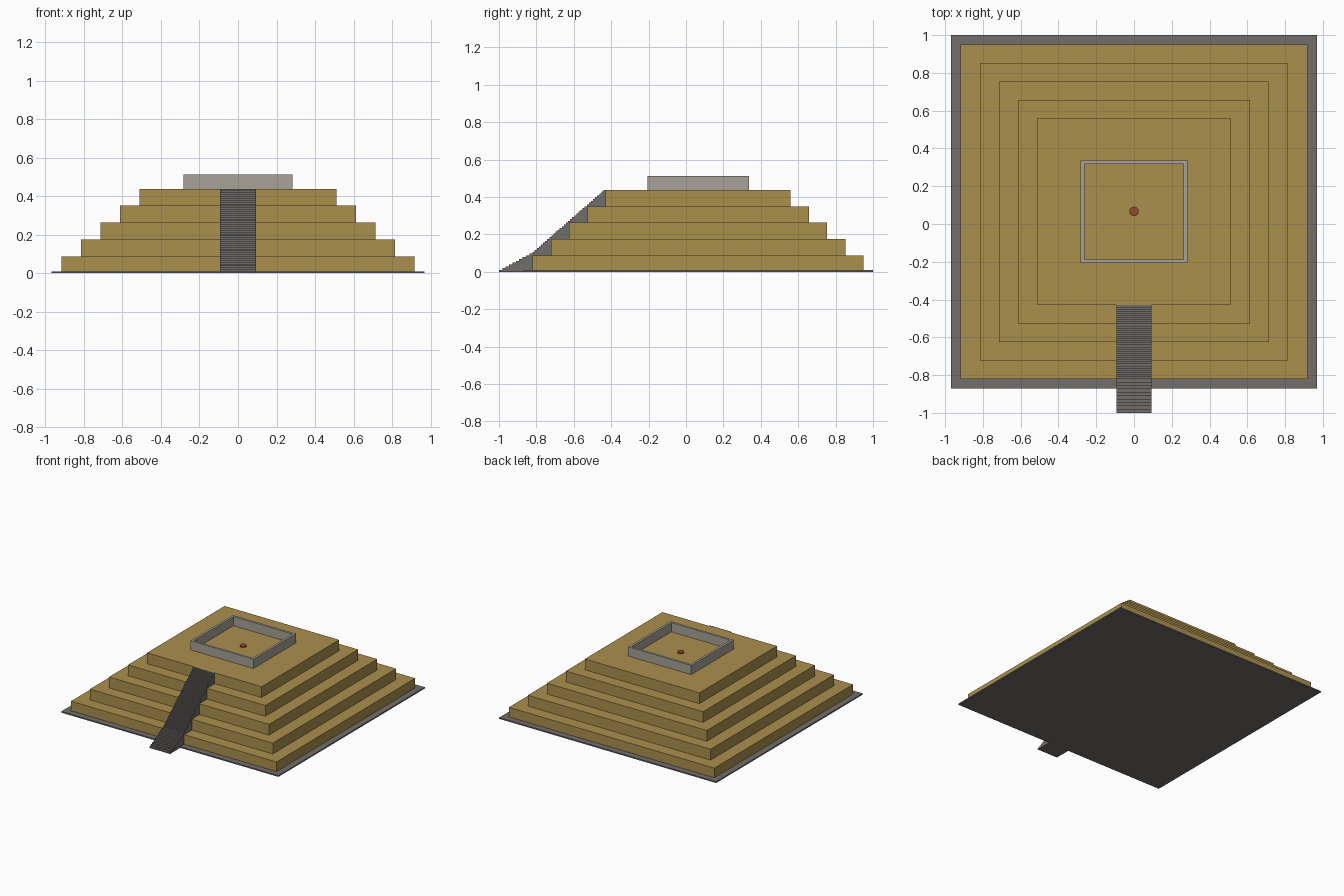
import bpy, bmesh
from mathutils import Matrix

if "Cube" in bpy.data.objects:
    bpy.data.objects.remove(bpy.data.objects["Cube"])

CY = 0.065          # centre of the pyramid in y (the stair sticks out in front)
TIER_H = 0.0876
SLAB_H = 0.01


def material(name, rgb):
    m = bpy.data.materials.new(name)
    m.diffuse_color = (*rgb, 1)
    m.use_nodes = True
    m.node_tree.nodes["Principled BSDF"].inputs["Base Color"].default_value = m.diffuse_color
    return m


gold = material("sandstone", (0.41, 0.28, 0.076))
dark = material("dark_stone", (0.165, 0.155, 0.145))
pale = material("pale_stone", (0.39, 0.365, 0.32))
rust = material("rust", (0.30, 0.07, 0.03))


def finish(bm, name, mat):
    bmesh.ops.recalc_face_normals(bm, faces=bm.faces)
    me = bpy.data.meshes.new(name)
    bm.to_mesh(me)
    bm.free()
    me.materials.append(mat)
    ob = bpy.data.objects.new(name, me)
    bpy.context.collection.objects.link(ob)
    return ob


def box(name, hx, hy, z0, z1, mat):
    bm = bmesh.new()
    bmesh.ops.create_cube(bm, size=1, matrix=Matrix.Translation((0, CY, (z0 + z1) / 2))
                          @ Matrix.Diagonal((2 * hx, 2 * hy, z1 - z0, 1)))
    return finish(bm, name, mat)


# Ground slab
box("base_slab", 0.97, 0.935, 0, SLAB_H, dark)

# Five stacked tiers, shrinking evenly
for i in range(5):
    z0 = SLAB_H if i == 0 else i * TIER_H
    box(f"tier_{i + 1}", 0.918 - 0.1015 * i, 0.885 - 0.0975 * i, z0, (i + 1) * TIER_H, gold)
top = 5 * TIER_H

# Parapet: square ring wall on the top platform
bm = bmesh.new()
loops = []
for hx, hy in ((0.282, 0.271), (0.263, 0.253)):
    for z in (top, top + 0.074):
        loops.append([bm.verts.new((sx * hx, CY + sy * hy, z))
                      for sx, sy in ((-1, -1), (1, -1), (1, 1), (-1, 1))])
outer_low, outer_high, inner_low, inner_high = loops
for a, b in ((outer_low, outer_high), (outer_high, inner_high),
             (inner_high, inner_low), (inner_low, outer_low)):
    for k in range(4):
        n = (k + 1) % 4
        bm.faces.new((a[k], a[n], b[n], b[k]))
finish(bm, "parapet_wall", pale)

# Small disc in the middle of the platform
bm = bmesh.new()
bmesh.ops.create_cone(bm, cap_ends=True, segments=24, radius1=0.025, radius2=0.025,
                      depth=0.01, matrix=Matrix.Translation((0, CY + 0.002, top + 0.005)))
finish(bm, "hearth_disc", rust)

# Stairway: shallow lower flight, steep upper flight, extruded from a side profile
LOW, HIGH = 10, 35
rise = top / (LOW + HIGH)
y, z = -1.0, 0.0
profile = [(y, z)]
for i in range(LOW + HIGH):
    z += rise
    profile.append((y, z))
    y += 0.18 / LOW if i < LOW else 0.39 / HIGH
    profile.append((y, z))
profile.append((y, 0))
bm = bmesh.new()
side = bm.faces.new([bm.verts.new((-0.093, py, pz)) for py, pz in profile])
ext = bmesh.ops.extrude_face_region(bm, geom=[side], use_keep_orig=True)
bmesh.ops.translate(bm, vec=(0.186, 0, 0),
                    verts=[v for v in ext["geom"] if isinstance(v, bmesh.types.BMVert)])
finish(bm, "stairway", dark)
